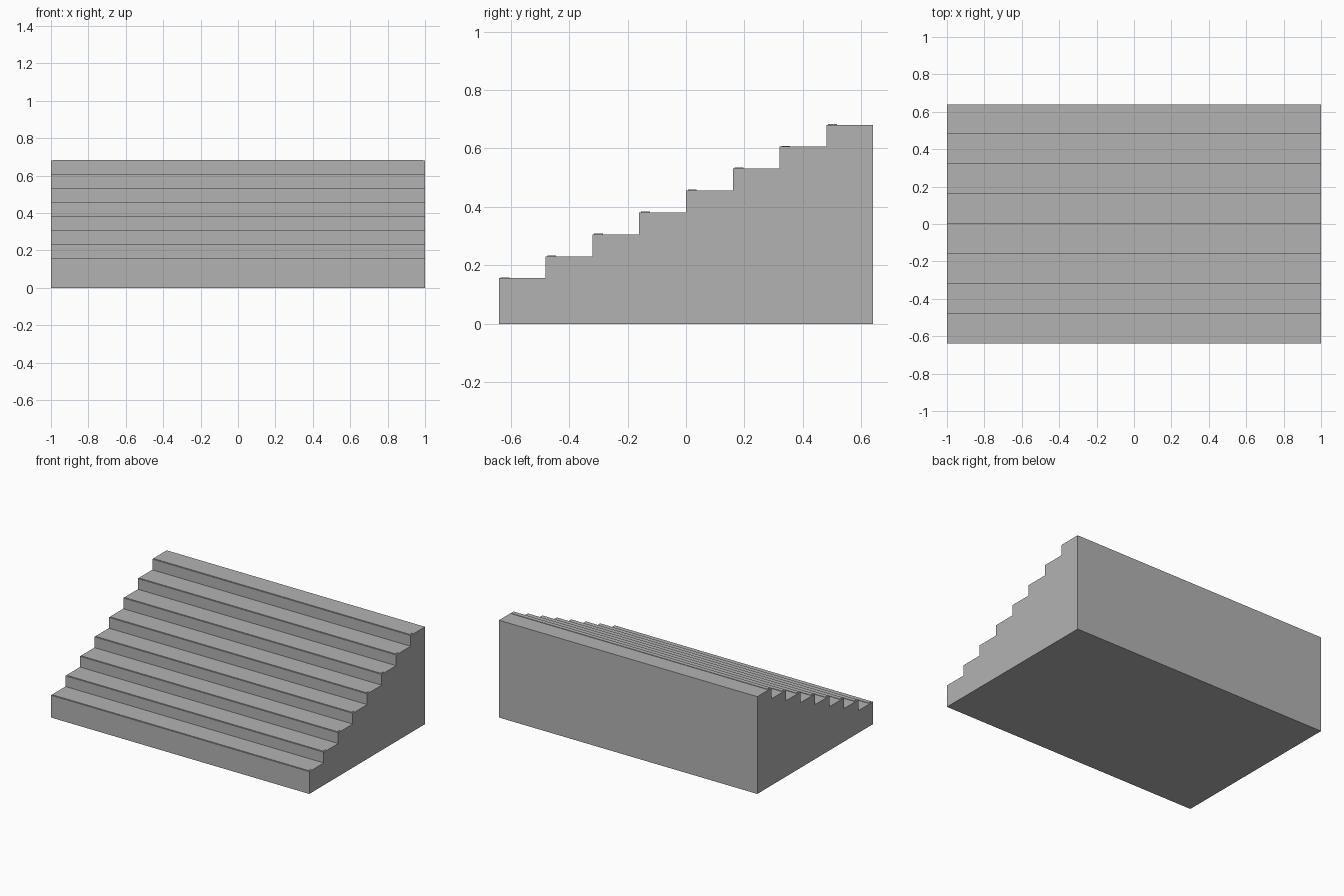
import bpy
import bmesh

cube = bpy.data.objects.get("Cube")
if cube:
    bpy.data.objects.remove(cube, do_unlink=True)

STEPS = 8
DEPTH = 0.16
FIRST_RISE = 0.156
RISE = 0.075
FRONT = -STEPS * DEPTH / 2

concrete = bpy.data.materials.new("concrete grey")
concrete.use_nodes = True
colour = (0.45, 0.45, 0.45, 1)
concrete.diffuse_color = colour
concrete.node_tree.nodes["Principled BSDF"].inputs["Base Color"].default_value = colour


def extrude_profile(name, profile, half_width):
    """Sweep a closed (y, z) outline along x."""
    bm = bmesh.new()
    face = bm.faces.new([bm.verts.new((-half_width, y, z)) for y, z in profile])
    swept = bmesh.ops.extrude_face_region(bm, geom=[face])["geom"]
    verts = [g for g in swept if isinstance(g, bmesh.types.BMVert)]
    bmesh.ops.translate(bm, verts=verts, vec=(2 * half_width, 0, 0))
    bmesh.ops.recalc_face_normals(bm, faces=bm.faces)
    mesh = bpy.data.meshes.new(name)
    bm.to_mesh(mesh)
    bm.free()
    mesh.materials.append(concrete)
    obj = bpy.data.objects.new(name, mesh)
    bpy.context.collection.objects.link(obj)
    return obj


# Solid stair block with a stepped outline
treads = [(FRONT + i * DEPTH, FIRST_RISE + i * RISE) for i in range(STEPS)]
outline = [(FRONT, 0)]
for y, z in treads:
    outline += [(y, z), (y + DEPTH, z)]
outline.append((-FRONT, 0))
extrude_profile("stair_block", outline, 1.0)

# Thin raised grip strip near the front edge of every tread
for i, (y, z) in enumerate(treads):
    near, far = y + 0.006, y + 0.036
    strip = [(near, z - 0.002), (near, z + 0.003), (far, z + 0.003), (far, z - 0.002)]
    extrude_profile(f"grip_strip_{i + 1}", strip, 0.99)
